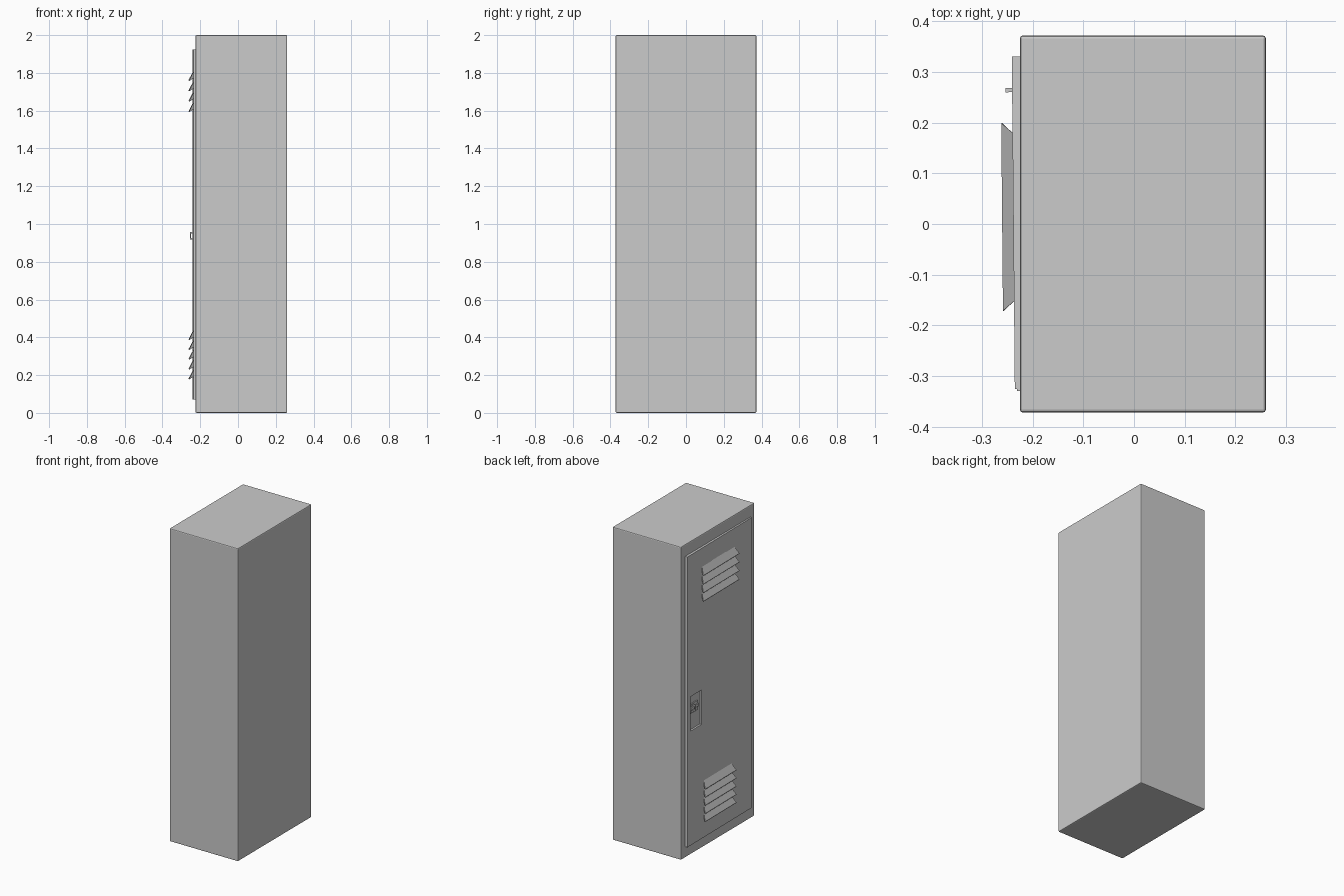
import bpy, bmesh
from mathutils import Matrix, Vector

if "Cube" in bpy.data.objects:
    bpy.data.objects.remove(bpy.data.objects["Cube"])

# The door swings very slightly open around its hinge at -y
HINGE = Vector((-0.225, -0.33, 0))
SWING = Matrix.Translation(HINGE) @ Matrix.Rotation(0.009, 4, 'Z') @ Matrix.Translation(-HINGE)
FACE = -0.235  # outer face of the closed door


def mesh_object(name, bm, swing=True):
    bmesh.ops.recalc_face_normals(bm, faces=bm.faces)
    me = bpy.data.meshes.new(name)
    bm.to_mesh(me)
    bm.free()
    ob = bpy.data.objects.new(name, me)
    bpy.context.collection.objects.link(ob)
    if swing:
        ob.matrix_world = SWING
    return ob


def box(name, x, y, z, bevel=0, swing=True):
    bm = bmesh.new()
    bmesh.ops.create_cube(bm, size=1)
    for v in bm.verts:
        v.co = [(a + b) / 2 + c * (b - a) for (a, b), c in zip((x, y, z), v.co)]
    if bevel:
        bmesh.ops.bevel(bm, geom=bm.edges[:], offset=bevel, segments=2,
                        profile=0.5, affect='EDGES')
    return mesh_object(name, bm, swing)


def cut(target, name, x, y, z):
    cutter = box(name, x, y, z)
    cutter.hide_render = True
    cutter.hide_set(True)
    mod = target.modifiers.new(name, 'BOOLEAN')
    mod.operation = 'DIFFERENCE'
    mod.solver = 'EXACT'
    mod.object = cutter


def louver(name, yc, half, z):
    # Wedge hood: narrow at the top, flaring out to a wide lower lip
    bm = bmesh.new()
    ends = []
    for s in (-1, 1):
        pts = [(FACE + 0.001, half - 0.02, 0.047), (FACE - 0.022, half, 0.002),
               (FACE - 0.020, half, -0.002), (FACE + 0.001, half - 0.02, 0.012)]
        ends.append([bm.verts.new((px, yc + s * py, z + pz)) for px, py, pz in pts])
    a, b = ends
    bm.faces.new(a)
    bm.faces.new(b)
    for i in range(4):
        j = (i + 1) % 4
        bm.faces.new((a[i], a[j], b[j], b[i]))
    return mesh_object(name, bm)


# Cabinet
box("cabinet", (-0.225, 0.26), (-0.372, 0.372), (0, 2), 0.006, swing=False)

# Door with recesses for the latch and the label
door = box("door", (FACE, -0.215), (-0.325, 0.33), (0.07, 1.925))
cut(door, "latch_recess_cutter", (-0.30, FACE + 0.012), (0.185, 0.30), (0.80, 1.02))
cut(door, "label_recess_cutter", (-0.30, FACE + 0.003), (-0.062, 0.08), (1.79, 1.87))

# Hinge strip
box("hinge_strip", (-0.231, -0.22), (-0.329, -0.322), (0.07, 1.925), swing=False)

# Vent louvers
for i in range(4):
    louver(f"upper_louver_{i}", 0.014, 0.185, 1.595 + i * 0.055)
for i in range(5):
    louver(f"lower_louver_{i}", 0.02, 0.16, 0.18 + i * 0.052)

# Latch: back plate, lift bar and padlock loop
box("latch_plate", (FACE + 0.006, FACE + 0.013), (0.215, 0.285), (0.905, 0.965))
box("latch_bar", (FACE + 0.001, FACE + 0.008), (0.215, 0.29), (0.928, 0.946))
box("lock_loop_front", (FACE - 0.013, FACE - 0.008), (0.26, 0.268), (0.918, 0.957))
for n, z in (("bottom", 0.918), ("top", 0.949)):
    box(f"lock_loop_{n}", (FACE - 0.009, FACE + 0.008), (0.26, 0.268), (z, z + 0.008))
